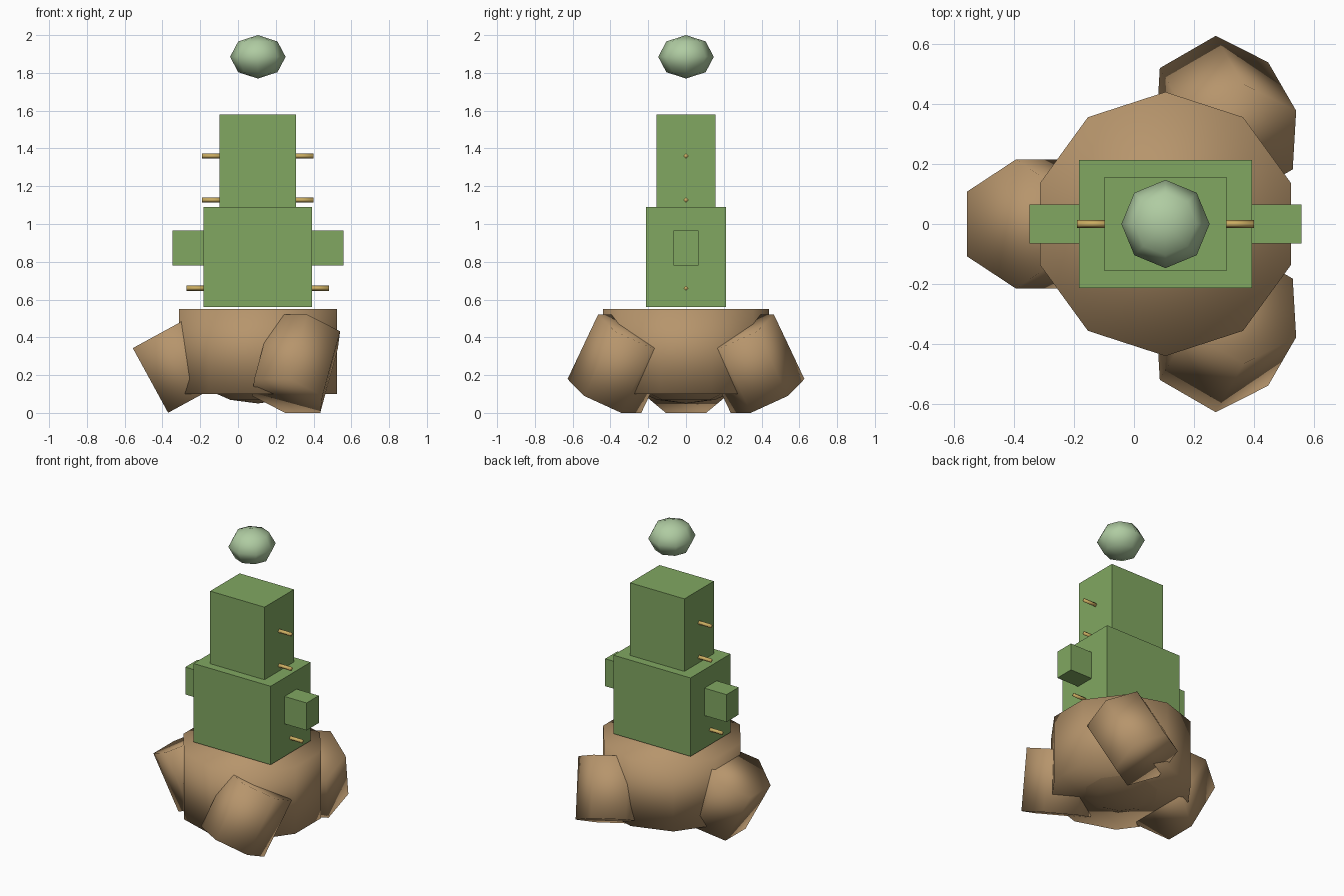
import bpy
import math
from mathutils import Matrix, Vector

default = bpy.data.objects.get("Cube")
if default:
    bpy.data.objects.remove(default, do_unlink=True)

CX = 0.105  # axis of the pot and the cactus


def material(name, rgb):
    mat = bpy.data.materials.new(name)
    mat.use_nodes = True
    colour = (*rgb, 1.0)
    mat.diffuse_color = colour
    for node in mat.node_tree.nodes:
        if node.type == 'BSDF_PRINCIPLED':
            node.inputs["Base Color"].default_value = colour
    return mat


GREEN = material("cactus green", (0.22, 0.39, 0.12))
PALE = material("pale green", (0.43, 0.60, 0.36))
CLAY = material("clay brown", (0.47, 0.30, 0.15))
STRAW = material("straw yellow", (0.60, 0.42, 0.12))


def finish(name, mat, smooth):
    obj = bpy.context.object
    obj.name = name
    obj.data.materials.append(mat)
    if smooth:
        bpy.ops.object.shade_smooth()
    return obj


def box(name, half_x, half_y, z0, z1, mat):
    bpy.ops.mesh.primitive_cube_add(size=1, location=(CX, 0, (z0 + z1) / 2))
    bpy.context.object.scale = (2 * half_x, 2 * half_y, z1 - z0)
    return finish(name, mat, False)


def rod(name, sides, radius, depth, centre, rotation, mat):
    bpy.ops.mesh.primitive_cylinder_add(vertices=sides, radius=radius, depth=depth,
                                        location=centre, rotation=rotation)
    return finish(name, mat, True)


def ball(name, segments, rings, centre, scale, mat):
    bpy.ops.mesh.primitive_uv_sphere_add(segments=segments, ring_count=rings,
                                         radius=1, location=centre)
    bpy.context.object.scale = scale
    return finish(name, mat, True)


# Pot with a shallow rounded underside
rod("pot", 10, 0.44, 0.45, (CX, 0, 0.325), (0, 0, 0), CLAY)
ball("pot_underside", 10, 8, (CX, 0, 0.30), (0.40, 0.40, 0.25), CLAY)

# Three leaning feet, spaced evenly round the pot
for name, place, lean in (("right_foot", 180, 180), ("front_foot", -60, 60),
                          ("back_foot", 60, -60)):
    a = math.radians(place)
    centre = (CX + 0.405 * math.cos(a), 0.405 * math.sin(a), 0.261)
    rod(name, 6, 0.215, 0.39, centre, (0, 0.5, math.radians(lean)), CLAY)

# Cactus: two stacked blocks and a cross bar for the arms
box("cactus_lower", 0.288, 0.213, 0.56, 1.09, GREEN)
box("cactus_upper", 0.203, 0.157, 1.09, 1.58, GREEN)
box("cactus_arms", 0.453, 0.065, 0.78, 0.965, GREEN)

# Spines on both sides
for side, label in ((1, "left"), (-1, "right")):
    for z, reach, row in ((0.66, 0.378, "low"), (1.127, 0.295, "middle"), (1.36, 0.295, "top")):
        rod(f"{label}_{row}_spine", 4, 0.014, 0.12, (CX + side * (reach - 0.06), 0, z),
            (0, math.pi / 2, 0), STRAW)

# Floating bud
ball("bud", 8, 4, (CX, 0, 1.885), (0.147, 0.147, 0.115), PALE)
